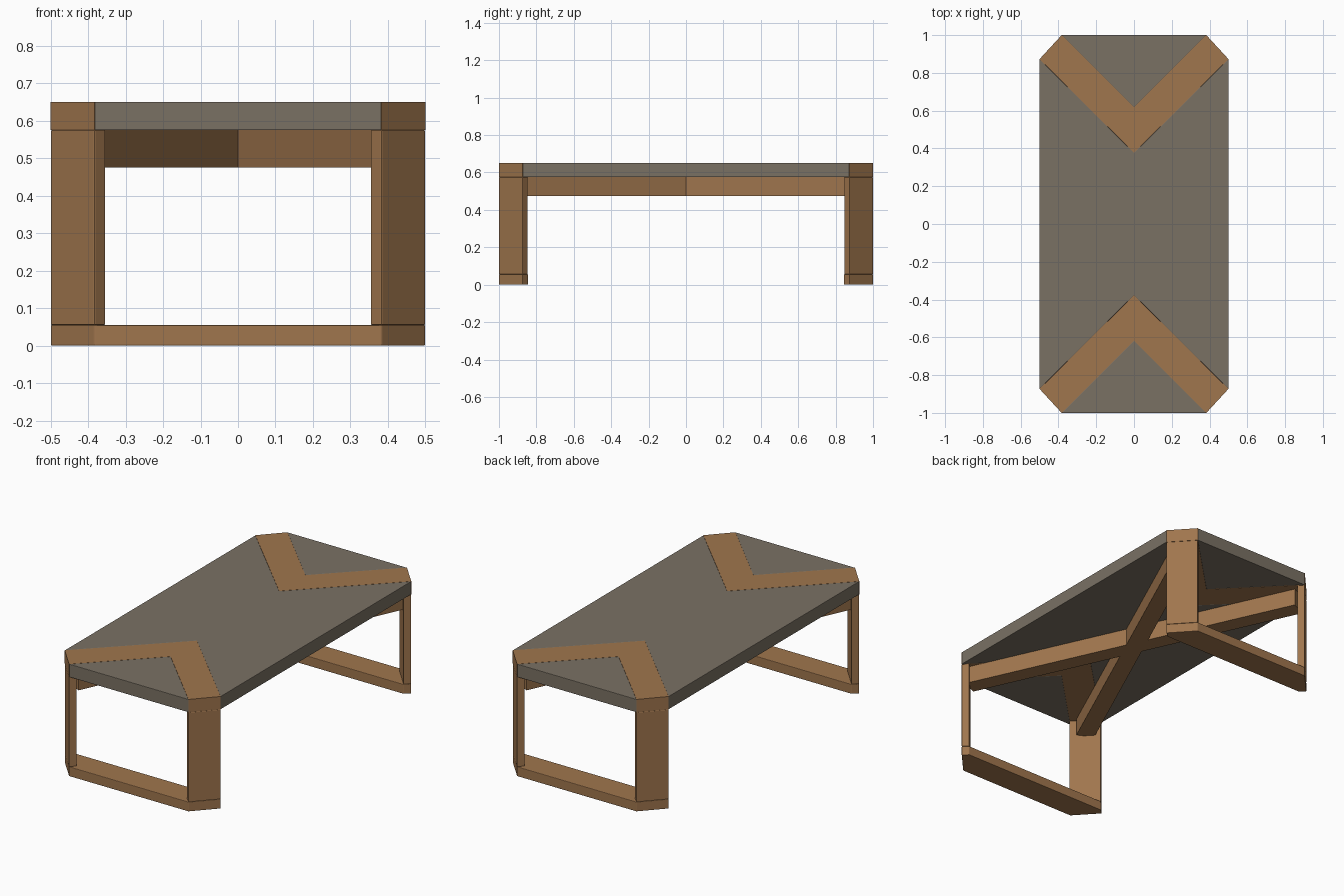
import bpy, bmesh, math

if "Cube" in bpy.data.objects:
    bpy.data.objects.remove(bpy.data.objects["Cube"])


def material(name, rgb):
    m = bpy.data.materials.new(name)
    m.diffuse_color = (*rgb, 1)
    m.use_nodes = True
    m.node_tree.nodes["Principled BSDF"].inputs["Base Color"].default_value = m.diffuse_color
    return m


WOOD = material("warm wood", (0.35, 0.18, 0.075))
GREY = material("grey stone", (0.195, 0.165, 0.127))


def prism(name, pts, z0, z1, mat, bevel=0.003):
    """Extrude a plan outline from z0 to z1."""
    bm = bmesh.new()
    face = bm.faces.new([bm.verts.new((x, y, z0)) for x, y in pts])
    ext = bmesh.ops.extrude_face_region(bm, geom=[face])
    verts = [g for g in ext["geom"] if isinstance(g, bmesh.types.BMVert)]
    bmesh.ops.translate(bm, verts=verts, vec=(0, 0, z1 - z0))
    bmesh.ops.recalc_face_normals(bm, faces=bm.faces)
    me = bpy.data.meshes.new(name)
    bm.to_mesh(me)
    bm.free()
    me.materials.append(mat)
    ob = bpy.data.objects.new(name, me)
    bpy.context.collection.objects.link(ob)
    if bevel:
        mod = ob.modifiers.new("soft edges", "BEVEL")
        mod.width = bevel
        mod.segments = 2
    return ob


# Plan dimensions: chamfered corner, inlay tips, leg inner corners
CX, CY = 0.383, 0.873
TIP_OUT, TIP_IN = 0.617, 0.377
TOP, UNDER, FOOT, RAIL = 0.65, 0.575, 0.055, 0.475

# Central top panel
prism("top_centre_panel",
      [(-0.5, -CY), (0, -TIP_IN), (0.5, -CY), (0.5, CY), (0, TIP_IN), (-0.5, CY)],
      UNDER, TOP, GREY, 0.002)

for s, end in ((-1, "front"), (1, "back")):
    # Triangular end panel
    prism(end + "_end_panel", [(-CX, s), (CX, s), (0, s * TIP_OUT)],
          UNDER, TOP, GREY, 0.002)
    # V-shaped wooden inlay through the top
    prism(end + "_inlay",
          [(-CX, s), (0, s * TIP_OUT), (CX, s), (0.5, s * CY),
           (0, s * TIP_IN), (-0.5, s * CY)],
          UNDER, TOP, WOOD, 0)
    # Floor runner
    prism(end + "_runner",
          [(-CX, s), (CX, s), (0.5, s * CY), (0.47, s * 0.845),
           (-0.47, s * 0.845), (-0.5, s * CY)],
          0, FOOT, WOOD)
    # Plank legs set across the corners
    for t, side in ((-1, "left"), (1, "right")):
        prism(f"{end}_{side}_leg",
              [(t * CX, s), (t * 0.5, s * CY), (t * 0.47, s * 0.845),
               (t * 0.353, s * 0.972)],
              FOOT, UNDER, WOOD)

# Crossed rails joining opposite legs under the top
ANG = math.atan2(0.91, 0.415)
HALF, W = math.hypot(0.415, 0.91), 0.05
for t, name in ((1, "rising_rail"), (-1, "falling_rail")):
    c, n = math.cos(ANG), math.sin(ANG)
    prism(name,
          [(t * (u * c - v * n), u * n + v * c)
           for u, v in ((-HALF, -W), (HALF, -W), (HALF, W), (-HALF, W))],
          RAIL, UNDER, WOOD, 0)
